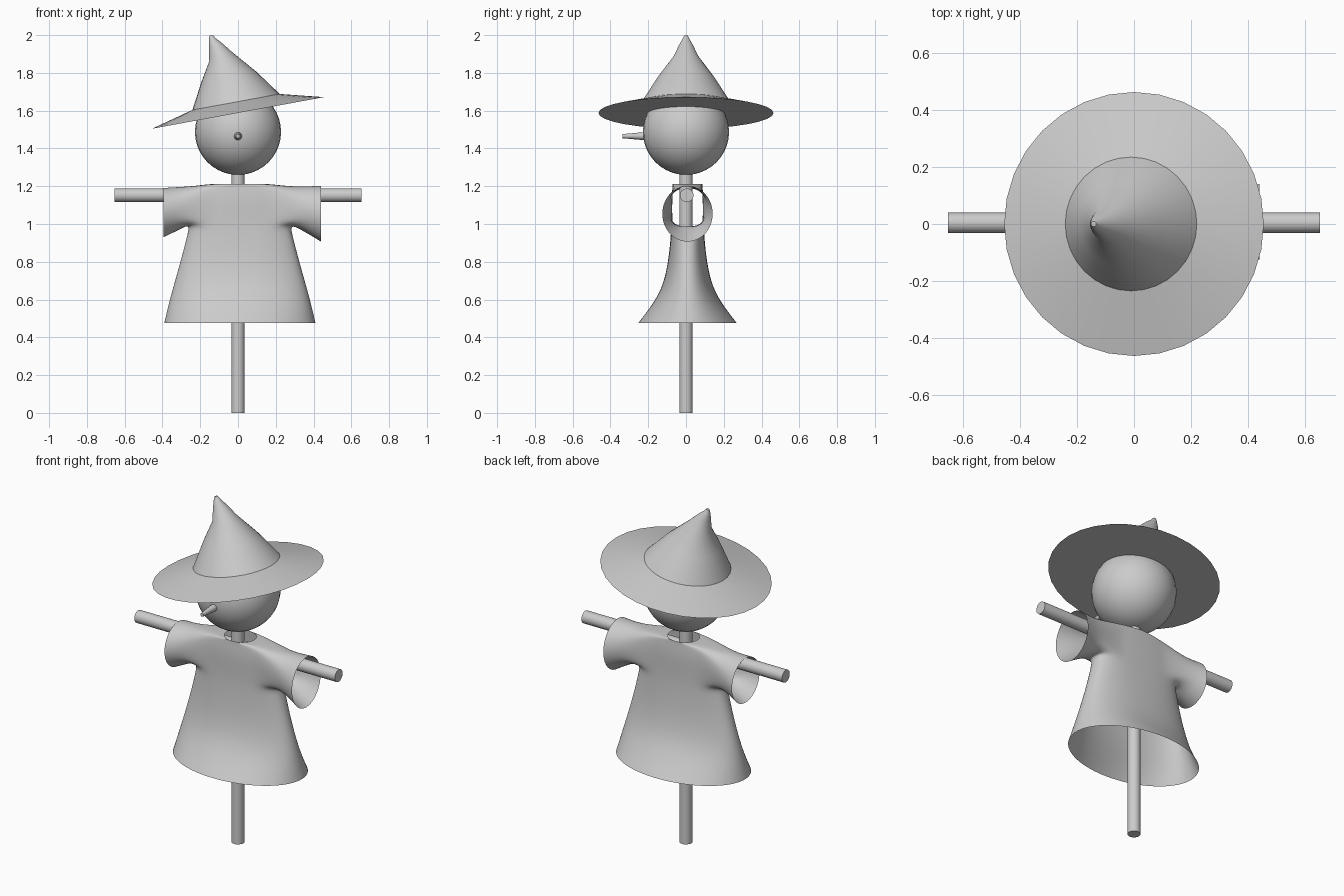
import bpy, bmesh
from math import sin, cos, pi, radians, atan2

if "Cube" in bpy.data.objects:
    bpy.data.objects.remove(bpy.data.objects["Cube"])


def finish(bm, name, angle=35):
    bmesh.ops.recalc_face_normals(bm, faces=bm.faces)
    me = bpy.data.meshes.new(name)
    bm.to_mesh(me)
    bm.free()
    ob = bpy.data.objects.new(name, me)
    bpy.context.collection.objects.link(ob)
    bpy.context.view_layer.objects.active = ob
    ob.select_set(True)
    bpy.ops.object.shade_smooth_by_angle(angle=radians(angle))
    ob.select_set(False)
    return ob


def rod(name, r1, r2, depth, loc, rot=(0, 0, 0), segs=24):
    bpy.ops.mesh.primitive_cone_add(vertices=segs, radius1=r1, radius2=r2,
                                    depth=depth, location=loc, rotation=rot)
    ob = bpy.context.object
    ob.name = name
    bpy.ops.object.shade_smooth_by_angle(angle=radians(35))
    ob.select_set(False)


def loft_rings(bm, rings):
    for a, b in zip(rings, rings[1:]):
        for i in range(len(a)):
            j = (i + 1) % len(a)
            bm.faces.new((a[i], a[j], b[j], b[i]))


# Wooden frame
rod("upright_pole", 0.035, 0.035, 1.3, (0, 0, 0.65))
rod("cross_bar", 0.036, 0.036, 1.308, (0, 0.004, 1.152), (0, pi / 2, 0))

# Head and nose
bpy.ops.mesh.primitive_uv_sphere_add(segments=32, ring_count=20, radius=0.228,
                                     location=(0, 0, 1.488))
head = bpy.context.object
head.name = "head"
bpy.ops.object.shade_smooth()
head.select_set(False)
rod("nose", 0.023, 0.011, 0.135, (0, -0.268, 1.465), (pi / 2, 0, 0), 12)


# Hat: tilted rings (centre x, centre z, radius, tilt in degrees)
def hat_ring(bm, x, z, r, tilt, n=32):
    t = radians(tilt)
    return [bm.verts.new((x + r * cos(a) * cos(t), r * sin(a),
                          z + r * cos(a) * sin(t)))
            for a in (2 * pi * k / n for k in range(n))]


bm = bmesh.new()
rings = [hat_ring(bm, *p) for p in (
    (0, 1.588, 0.4635, 10.4), (-0.0105, 1.646, 0.235, 10.4),
    (-0.048, 1.776, 0.15, 11), (-0.09, 1.885, 0.066, 20),
    (-0.118, 1.945, 0.038, 16), (-0.136, 1.978, 0.019, 14),
    (-0.142, 1.998, 0.009, 10))]
loft_rings(bm, rings)
bm.faces.new(rings[0])
bm.faces.new(rings[-1])
finish(bm, "hat", 28)

# Shirt body: rings (z, half width, half depth, squareness exponent)
BODY = ((0.475, 0.405, 0.264, 1), (0.6, 0.375, 0.166, 0.95),
        (0.7, 0.346, 0.123, 0.9), (0.82, 0.312, 0.1, 0.85),
        (0.94, 0.28, 0.089, 0.75), (1.0, 0.268, 0.086, 0.7),
        (1.07, 0.262, 0.086, 0.7), (1.14, 0.26, 0.086, 0.7),
        (1.2, 0.25, 0.079, 0.7), (1.212, 0.16, 0.079, 0.8),
        (1.213, 0.09, 0.079, 1))
N = 24


def power(v, e):
    return abs(v) ** e * (1 if v > 0 else -1)


bm = bmesh.new()
rings = [[bm.verts.new((rx * power(cos(a), e), ry * power(sin(a), e), z))
          for a in (2 * pi * k / N for k in range(N))]
         for z, rx, ry, e in BODY]
loft_rings(bm, rings)

# Cut the armholes
LOW, HIGH, HALF = 5, 8, 4
for start in (-HALF, N // 2 - HALF):
    for r in range(LOW, HIGH):
        for k in range(start, start + 2 * HALF):
            i, j = k % N, (k + 1) % N
            f = bm.faces.get((rings[r][i], rings[r][j],
                              rings[r + 1][j], rings[r + 1][i]))
            bm.faces.remove(f)
bmesh.ops.delete(bm, geom=[e for e in bm.edges if not e.link_faces],
                 context='EDGES')

# Sleeves: armhole edge lofted to flared rings (x, centre z, half depth, half height)
SLEEVES = {1: ((0.325, 1.084, 0.098, 0.116), (0.43, 1.054, 0.135, 0.149)),
           -1: ((-0.31, 1.086, 0.096, 0.112), (-0.405, 1.06, 0.13, 0.132))}
for side, sections in SLEEVES.items():
    hole = {v for e in bm.edges if e.is_boundary for v in e.verts
            if v.co.x * side > 0.1 and 0.98 < v.co.z < 1.205}
    loop = sorted(hole, key=lambda v: atan2(v.co.y, 1.09 - v.co.z))
    n = len(loop)
    first = min(range(n), key=lambda k: abs(atan2(loop[k].co.y,
                                                  1.09 - loop[k].co.z)))
    loop = loop[first:] + loop[:first]
    tube = [loop]
    for x, zc, ry, rz in sections:
        tube.append([bm.verts.new((x, ry * sin(2 * pi * k / n),
                                   zc - rz * cos(2 * pi * k / n)))
                     for k in range(n)])
    loft_rings(bm, tube)

shirt = finish(bm, "shirt", 180)
shirt.location = (0.01, 0.008, 0)
sub = shirt.modifiers.new("soften", 'SUBSURF')
sub.levels = sub.render_levels = 2
